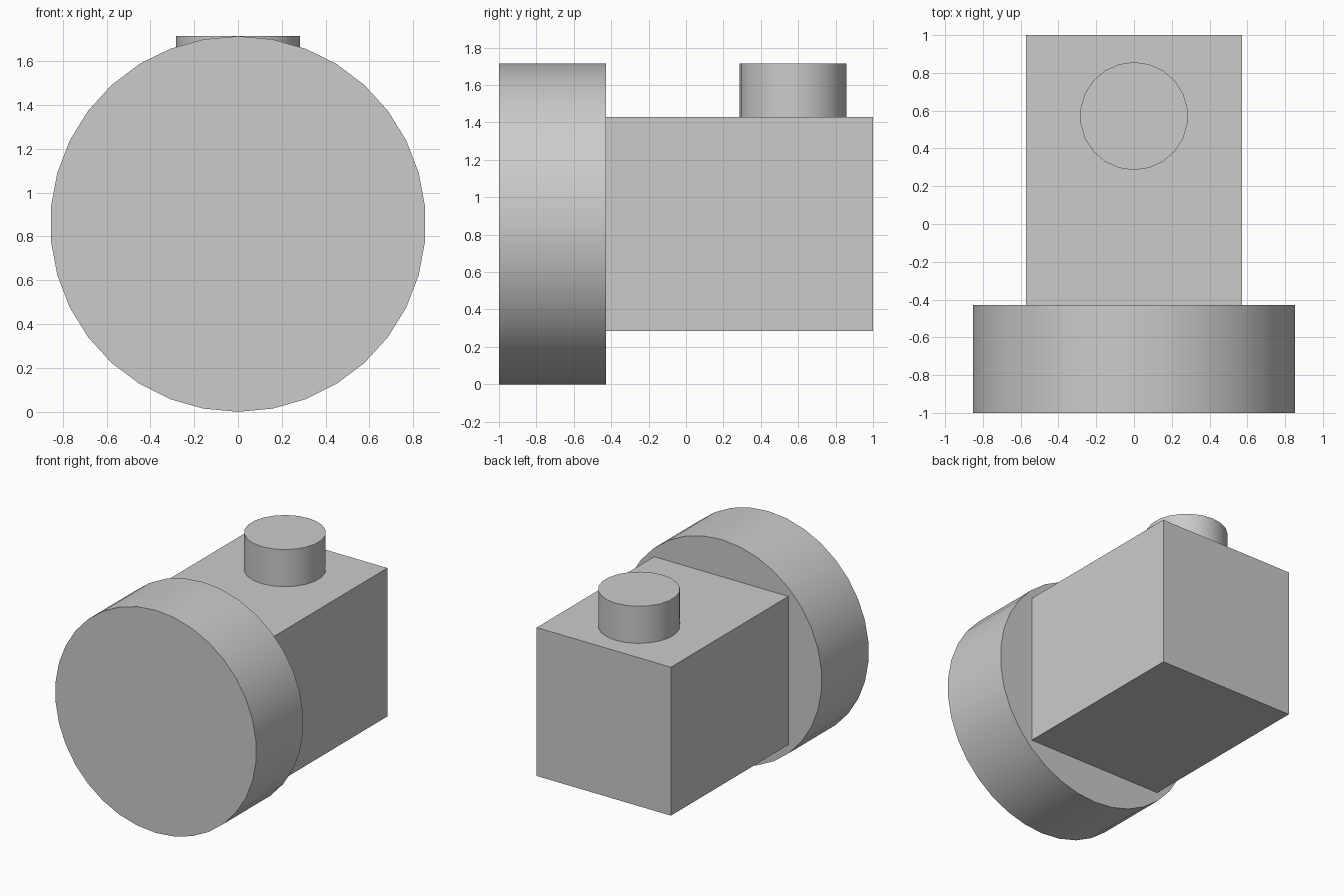
import bpy
import math

# Remove the default object
default = bpy.data.objects.get("Cube")
if default:
    bpy.data.objects.remove(default, do_unlink=True)

UNIT = 2 / 7          # the model is built on a seven-unit grid
AXIS_Z = 3 * UNIT     # height of the disc and body centre line

# One plain grey for everything
grey = bpy.data.materials.new("light_grey")
grey.use_nodes = True
colour = (0.6, 0.6, 0.6, 1)
grey.diffuse_color = colour
grey.node_tree.nodes["Principled BSDF"].inputs["Base Color"].default_value = colour


def finish(name):
    obj = bpy.context.object
    obj.name = obj.data.name = name
    obj.data.materials.append(grey)
    return obj


def cylinder(name, sides, radius, depth, location, tilt=0):
    bpy.ops.mesh.primitive_cylinder_add(
        vertices=sides, radius=radius, depth=depth,
        location=location, rotation=(tilt, 0, 0))
    finish(name)
    bpy.ops.object.transform_apply(location=False, rotation=True, scale=True)
    bpy.ops.object.shade_smooth_by_angle(angle=math.radians(30))


# Large round front disc
cylinder("front_disc", 34, 3 * UNIT, 2 * UNIT,
         (0, -1 + UNIT, AXIS_Z), math.radians(90))

# Box body behind the disc
bpy.ops.mesh.primitive_cube_add(size=1, location=(0, 1 - 2.5 * UNIT, AXIS_Z))
body = finish("body")
body.scale = (4 * UNIT, 5 * UNIT, 4 * UNIT)
bpy.ops.object.transform_apply(location=False, rotation=False, scale=True)

# Round button on top of the body
cylinder("top_button", 22, UNIT, UNIT, (0, 2 * UNIT, 5.5 * UNIT))
